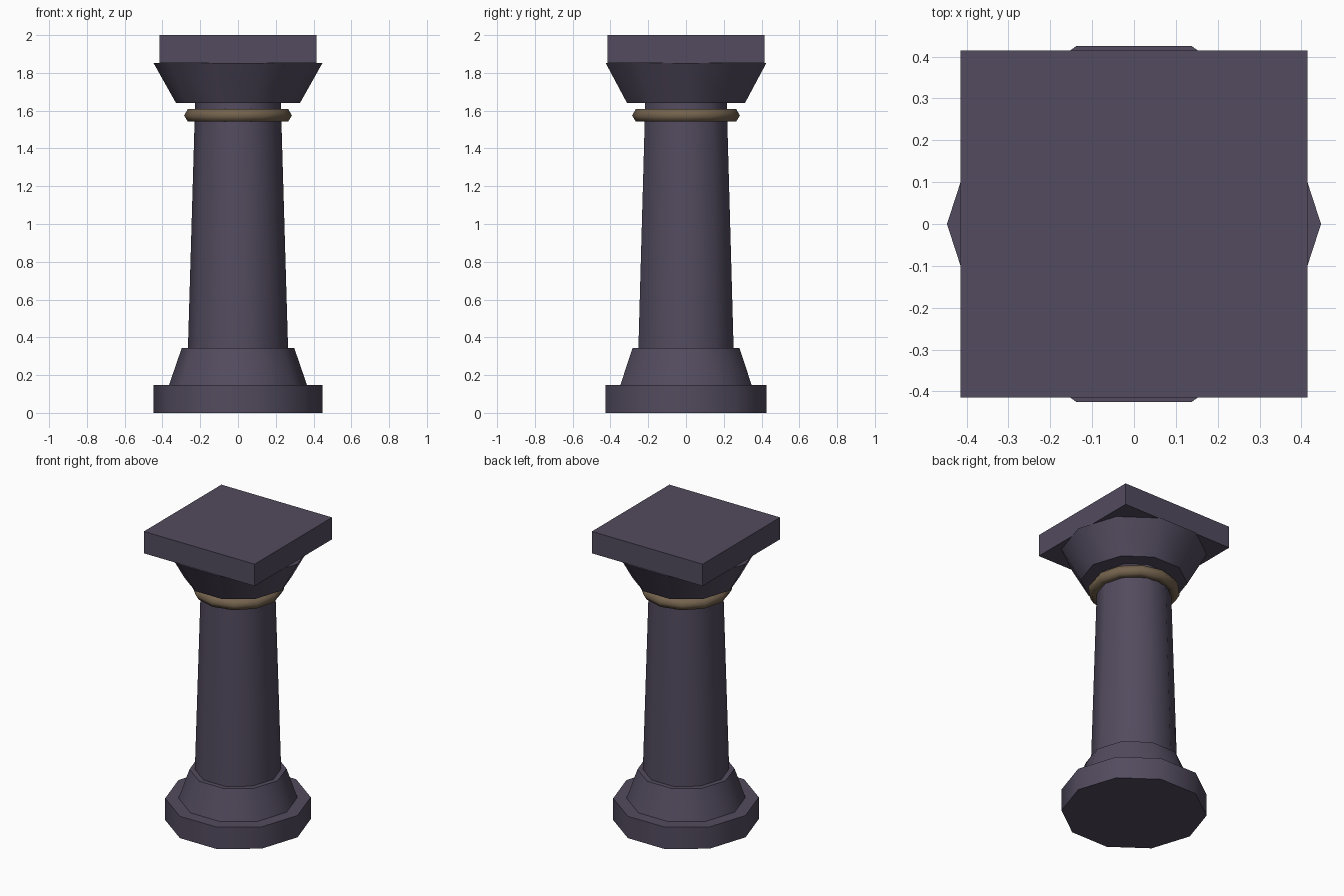
import bpy
import math

if "Cube" in bpy.data.objects:
    bpy.data.objects.remove(bpy.data.objects["Cube"])


def material(name, rgb):
    m = bpy.data.materials.new(name)
    m.diffuse_color = (*rgb, 1)
    m.use_nodes = True
    m.node_tree.nodes["Principled BSDF"].inputs["Base Color"].default_value = m.diffuse_color
    return m


stone = material("dark purple stone", (0.085, 0.07, 0.112))
bronze = material("dull bronze", (0.175, 0.125, 0.075))


def finish(name, mat, angle=None):
    ob = bpy.context.object
    ob.name = name
    ob.data.materials.append(mat)
    if angle:
        bpy.ops.object.shade_smooth_by_angle(angle=math.radians(angle))
    return ob


def drum(name, r_bottom, r_top, z0, z1):
    """Ten-sided tapered drum with a corner on the x axis."""
    bpy.ops.mesh.primitive_cone_add(
        vertices=10, radius1=r_bottom, radius2=r_top, depth=z1 - z0,
        location=(0, 0, (z0 + z1) / 2), rotation=(0, 0, math.pi / 2))
    finish(name, stone, 40)


# Stacked column drums
drum("base_plinth", 0.447, 0.447, 0.0, 0.148)
drum("base_flare", 0.365, 0.298, 0.148, 0.343)
drum("shaft", 0.265, 0.227, 0.343, 1.64)
drum("capital_flare", 0.328, 0.447, 1.64, 1.852)

# Bronze neck ring
bpy.ops.mesh.primitive_torus_add(
    major_segments=12, minor_segments=6, major_radius=0.247,
    minor_radius=0.038, location=(0, 0, 1.575))
finish("neck_ring", bronze, 80)

# Square top slab
bpy.ops.mesh.primitive_cube_add(size=1, location=(0, 0, 1.926))
bpy.context.object.scale = (0.83, 0.83, 0.148)
finish("top_slab", stone)
